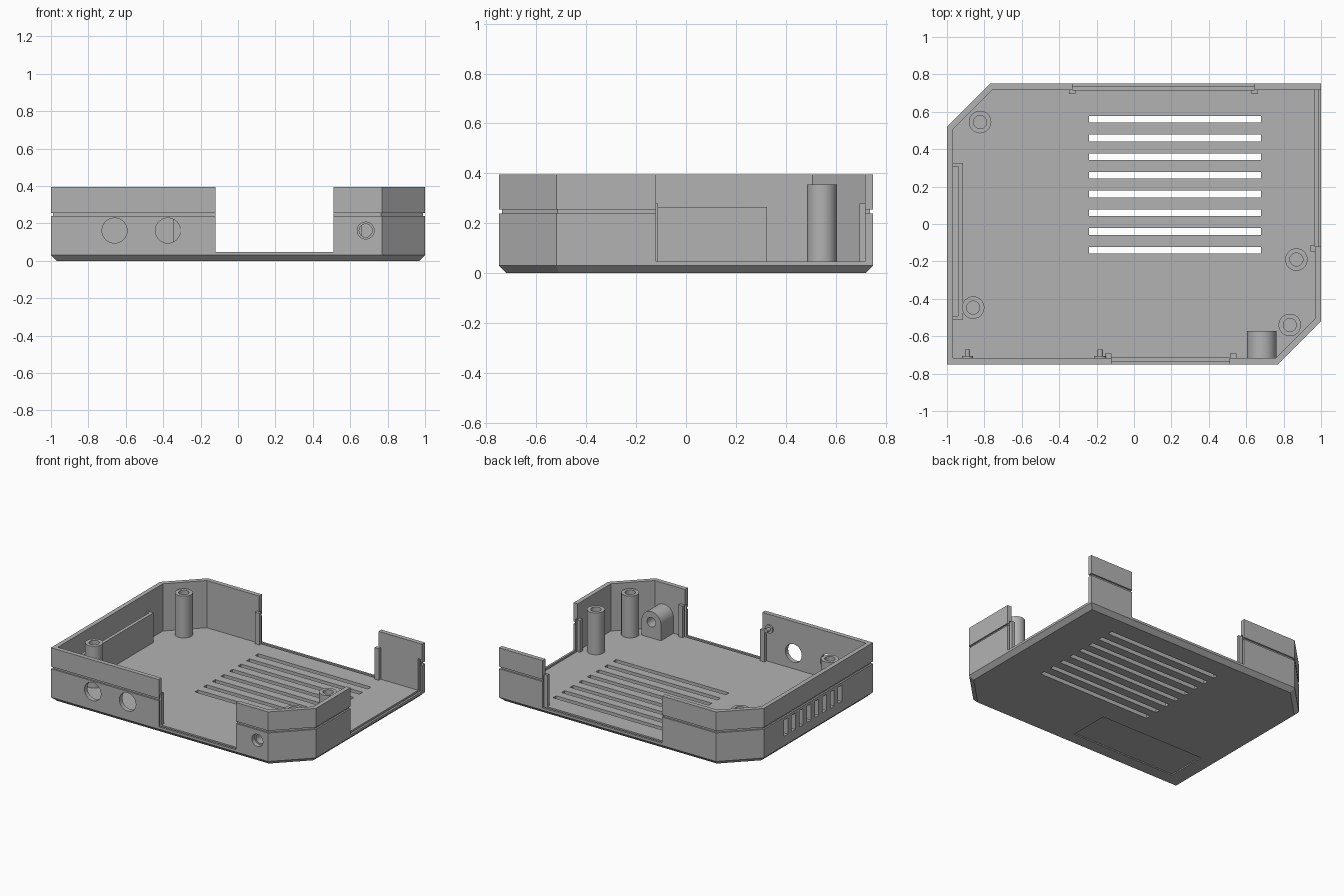
import bpy, bmesh, math
from mathutils import Vector, Matrix

if "Cube" in bpy.data.objects:
    bpy.data.objects.remove(bpy.data.objects["Cube"])

plastic = bpy.data.materials.new("grey plastic")
plastic.diffuse_color = (0.45, 0.45, 0.45, 1)
plastic.use_nodes = True
plastic.node_tree.nodes["Principled BSDF"].inputs["Base Color"].default_value = plastic.diffuse_color

H, FLOOR, WALL, MID = 0.395, 0.047, 0.033, 0.162
RAIL_TOP = 0.28
OUTLINE = [(-1, -0.75), (0.77, -0.75), (1, -0.52), (1, 0.75), (-0.77, 0.75), (-1, 0.52)]


def finish(name, bm):
    bmesh.ops.recalc_face_normals(bm, faces=bm.faces)
    me = bpy.data.meshes.new(name)
    bm.to_mesh(me)
    bm.free()
    me.materials.append(plastic)
    ob = bpy.data.objects.new(name, me)
    bpy.context.collection.objects.link(ob)
    return ob


def box(name, x0, x1, y0, y1, z0, z1):
    bm = bmesh.new()
    size = Matrix.Diagonal((x1 - x0, y1 - y0, z1 - z0, 1))
    mid = Matrix.Translation(((x0 + x1) / 2, (y0 + y1) / 2, (z0 + z1) / 2))
    bmesh.ops.create_cube(bm, size=1, matrix=mid @ size)
    return finish(name, bm)


def cylinder(name, base, r, length, axis="Z"):
    """Cylinder starting at base and running along +Z or +Y."""
    bm = bmesh.new()
    turn = Matrix.Rotation(-math.pi / 2, 4, "X") if axis == "Y" else Matrix.Identity(4)
    m = Matrix.Translation(base) @ turn @ Matrix.Translation((0, 0, length / 2))
    bmesh.ops.create_cone(bm, cap_ends=True, segments=40, radius1=r, radius2=r,
                          depth=length, matrix=m)
    return finish(name, bm)


def inset(d):
    """Outline moved inwards by d with mitred corners."""
    pts = [Vector(p) for p in OUTLINE]
    out = []
    for i, p in enumerate(pts):
        a = (p - pts[i - 1]).normalized()
        b = (pts[(i + 1) % len(pts)] - p).normalized()
        na, nb = Vector((-a.y, a.x)), Vector((-b.y, b.x))
        out.append(p + (na + nb) * d / (1 + na.dot(nb)))
    return out


def cut(ob, cutter):
    mod = ob.modifiers.new("cut", "BOOLEAN")
    mod.operation, mod.solver, mod.object = "DIFFERENCE", "EXACT", cutter
    bpy.context.view_layer.objects.active = ob
    bpy.ops.object.modifier_apply(modifier=mod.name)
    bpy.data.objects.remove(cutter)


# Tray: chamfered base, outer groove, rim, inner wall and floor
bm = bmesh.new()
sections = [(0.03, 0), (0, 0.03), (0, 0.24), (0.012, 0.24), (0.012, 0.256),
            (0, 0.256), (0, H), (WALL, H), (WALL, FLOOR)]
rings = [[bm.verts.new((p.x, p.y, z)) for p in inset(d)] for d, z in sections]
n = len(OUTLINE)
for lo, hi in zip(rings, rings[1:]):
    for i in range(n):
        j = (i + 1) % n
        bm.faces.new((lo[i], lo[j], hi[j], hi[i]))
bm.faces.new(rings[0])
bm.faces.new(rings[-1])
tray = finish("tray", bm)

# Panel openings in the front, back and right walls
IY, IX = 0.75 - WALL, 1 - WALL
cut(tray, box("cutter", -0.12, 0.51, -0.8, -0.65, FLOOR, 0.5))
cut(tray, box("cutter", -0.33, 0.645, 0.65, 0.8, FLOOR, 0.5))
cut(tray, box("cutter", 0.9, 1.1, -0.12, IY, FLOOR, 0.5))

# Channels that hold the sliding panels
cut(tray, box("cutter", -0.138, 0.528, -0.735, -IY, 0.035, RAIL_TOP))
cut(tray, box("cutter", -0.348, 0.663, IY, 0.735, 0.035, RAIL_TOP))
cut(tray, box("cutter", IX, 0.985, -0.138, 0.737, 0.035, RAIL_TOP))

# Floor vents and left wall vents
for i in range(8):
    y = 0.56 - 0.1 * i
    cut(tray, box("cutter", -0.24, 0.68, y - 0.018, y + 0.018, -0.1, 0.1))
    y = 0.265 - 0.09 * i
    cut(tray, box("cutter", -1.1, -0.955, y - 0.022, y + 0.022, 0.10, 0.22))

# Connector holes in the front wall and the label recess underneath
for x, r in ((-0.66, 0.067), (-0.375, 0.067), (0.683, 0.045)):
    cut(tray, cylinder("cutter", (x, -0.8, MID), r, 0.1, "Y"))
cut(tray, box("cutter", -0.86, -0.01, -0.63, -0.33, -0.05, 0.008))

# Guide rails beside each opening
for i, (x0, x1) in enumerate(((-0.155, -0.12), (0.513, 0.548))):
    box(f"front_rail_{i}", x0, x1, -IY, -0.693, FLOOR, RAIL_TOP)
for i, (x0, x1) in enumerate(((-0.347, -0.312), (0.627, 0.662))):
    box(f"back_rail_{i}", x0, x1, 0.695, IY, FLOOR, RAIL_TOP)
box("right_rail", 0.943, IX, -0.146, -0.112, FLOOR, RAIL_TOP)

# Pocket behind the left wall vents
box("pocket_wall", -0.94, -0.915, -0.51, 0.325, FLOOR, 0.265)
for i, y in enumerate((-0.51, 0.307)):
    box(f"pocket_end_{i}", -IX, -0.94, y, y + 0.018, FLOOR, 0.265)

# Hollow screw posts
for i, (x, y) in enumerate(((-0.823, 0.545), (0.868, -0.19), (0.833, -0.54), (-0.86, -0.447))):
    post = cylinder(f"screw_post_{i}", (x, y, FLOOR), 0.06, 0.355 - FLOOR)
    cut(post, cylinder("cutter", (x, y, 0.08), 0.035, 0.4))

# Arched jack holder
bm = bmesh.new()
arc = [(0.683 + 0.079 * math.cos(a), MID + 0.079 * math.sin(a))
       for a in (math.pi * k / 24 for k in range(25))]
base = bm.faces.new([bm.verts.new((x, -IY, z))
                     for x, z in [(0.604, FLOOR), (0.762, FLOOR)] + arc])
ext = bmesh.ops.extrude_face_region(bm, geom=[base], use_keep_orig=True)
bmesh.ops.translate(bm, vec=(0, 0.145, 0),
                    verts=[v for v in ext["geom"] if isinstance(v, bmesh.types.BMVert)])
holder = finish("jack_holder", bm)
cut(holder, cylinder("cutter", (0.683, -0.8, MID), 0.035, 0.4, "Y"))

# Small pegs on the front wall
for i, x in enumerate((-0.89, -0.18)):
    cylinder(f"peg_base_{i}", (x, -IY, 0.29), 0.03, 0.01, "Y")
    cylinder(f"peg_{i}", (x, -IY, 0.29), 0.014, 0.045, "Y")

# Smooth curved faces, keep edges sharp
bpy.ops.object.select_all(action="SELECT")
bpy.ops.object.shade_smooth_by_angle(angle=math.radians(25))
